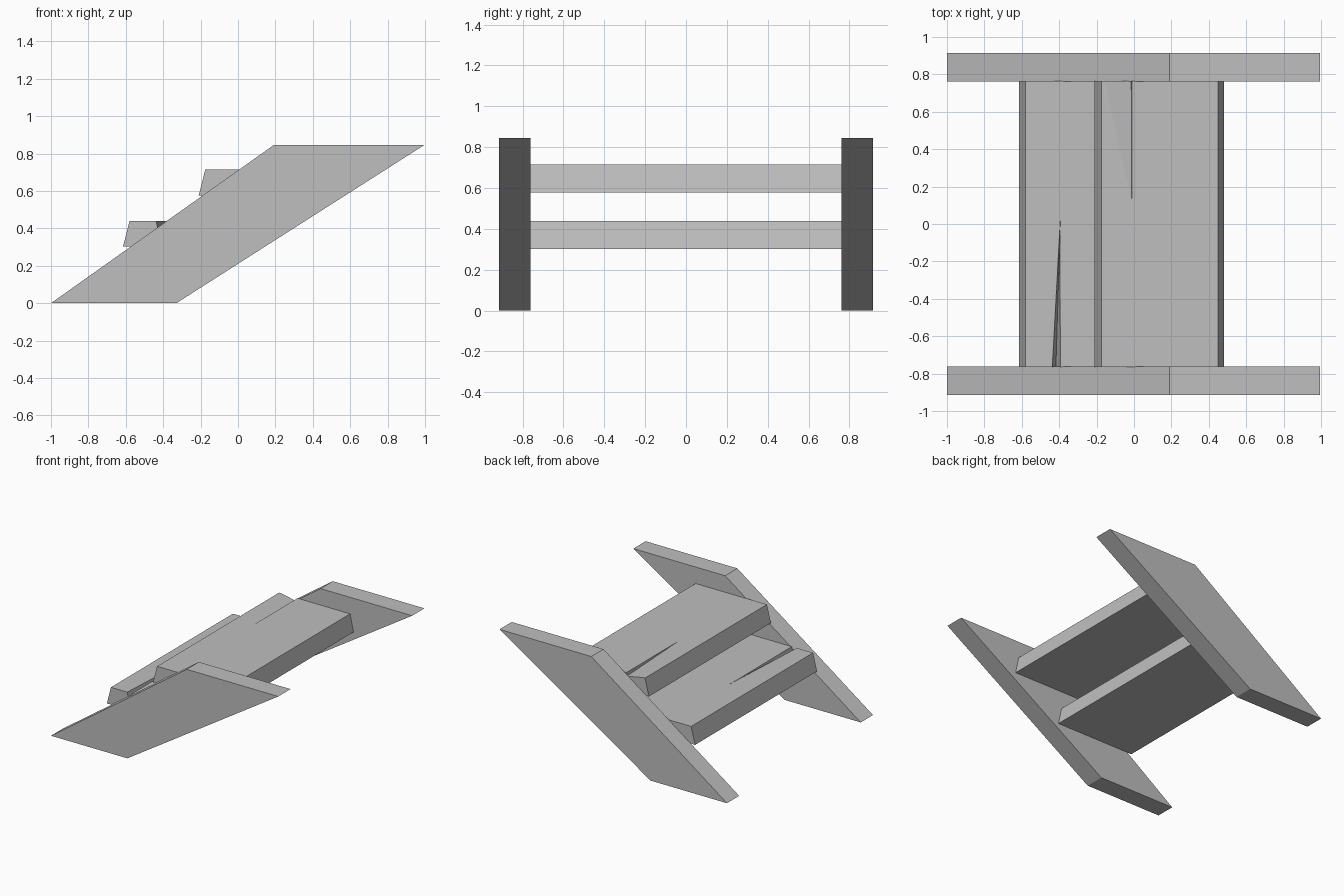
import bpy

cube = bpy.data.objects.get("Cube")
if cube:
    bpy.data.objects.remove(cube, do_unlink=True)

grey = bpy.data.materials.new("plain_grey")
grey.use_nodes = True
tone = (0.52, 0.52, 0.52, 1)
grey.diffuse_color = tone
grey.node_tree.nodes["Principled BSDF"].inputs["Base Color"].default_value = tone


def loft(name, first, last):
    """Solid between two matching loops of points."""
    n = len(first)
    faces = [list(range(n))[::-1], list(range(n, 2 * n))]
    faces += [(i, (i + 1) % n, n + (i + 1) % n, n + i) for i in range(n)]
    mesh = bpy.data.meshes.new(name)
    mesh.from_pydata(first + last, [], faces)
    mesh.materials.append(grey)
    obj = bpy.data.objects.new(name, mesh)
    bpy.context.collection.objects.link(obj)
    # consistent outward normals
    import bmesh
    bm = bmesh.new()
    bm.from_mesh(mesh)
    bmesh.ops.recalc_face_normals(bm, faces=bm.faces)
    bm.to_mesh(mesh)
    bm.free()
    return obj


def prism(name, profile, y0, y1):
    return loft(name, [(x, y0, z) for x, z in profile],
                [(x, y1, z) for x, z in profile])


# Slanted side boards
side = [(-1, 0), (-0.33, 0), (0.995, 0.845), (0.19, 0.845)]
prism("right_side_board", side, -0.915, -0.762)
prism("left_side_board", side, 0.762, 0.915)


# Steps with bevelled front and back edges
def step(name, x, z):
    profile = [(x, z), (x + 0.69, z), (x + 0.66, z + 0.137), (x + 0.035, z + 0.137)]
    return prism(name, profile, -0.764, 0.764)


lower = step("lower_step", -0.615, 0.302)
upper = step("upper_step", -0.21, 0.577)


# Tapering cracks: a V at one end that closes to a point
def crack(target, name, v, tip, y0, y1):
    tx, tz = tip
    point = [(tx - 0.001, y1, tz + 0.02), (tx, y1, tz - 0.001), (tx + 0.001, y1, tz + 0.02)]
    cutter = loft(name, [(x, y0, z) for x, z in v], point)
    cutter.hide_render = True
    cutter.hide_set(True)
    mod = target.modifiers.new("crack", "BOOLEAN")
    mod.operation = "DIFFERENCE"
    mod.solver = "EXACT"
    mod.object = cutter


crack(lower, "lower_crack_cutter",
      [(-0.442, 0.46), (-0.418, 0.34), (-0.388, 0.46)], (-0.393, 0.439), -0.78, 0.04)
crack(upper, "upper_crack_cutter",
      [(-0.17, 0.716), (-0.015, 0.685), (-0.01, 0.73)], (-0.012, 0.714), 0.78, 0.13)
